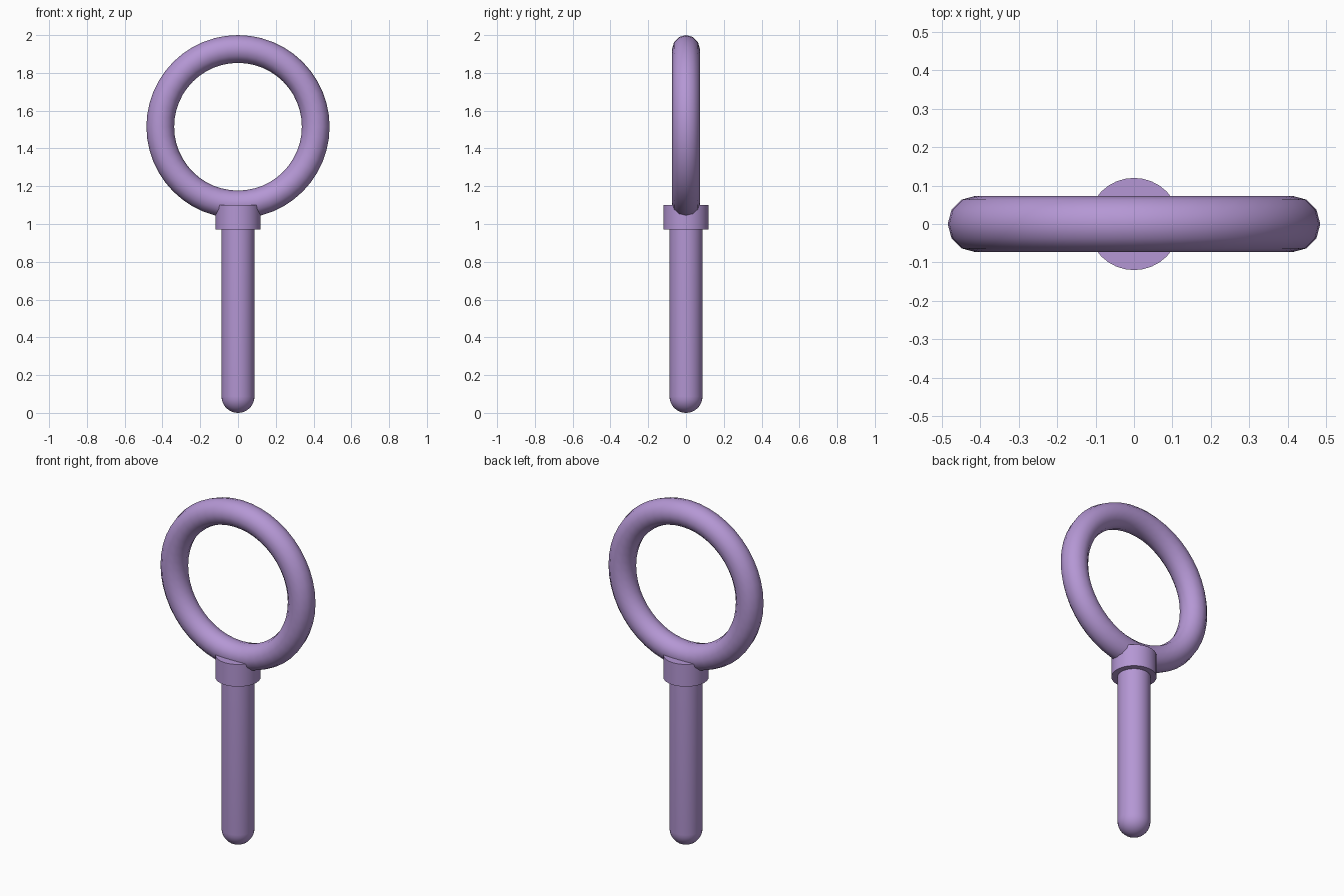
import bpy, bmesh, math

if "Cube" in bpy.data.objects:
    bpy.data.objects.remove(bpy.data.objects["Cube"])

purple = bpy.data.materials.new("purple")
purple.diffuse_color = (0.46, 0.31, 0.66, 1)
purple.use_nodes = True
purple.node_tree.nodes["Principled BSDF"].inputs["Base Color"].default_value = purple.diffuse_color


def finish(obj, name):
    obj.name = name
    obj.data.name = name
    obj.data.materials.append(purple)
    bpy.ops.object.select_all(action='DESELECT')
    obj.select_set(True)
    bpy.context.view_layer.objects.active = obj
    bpy.ops.object.shade_smooth_by_angle(angle=math.radians(40))


def lathe(name, profile, sides):
    # spin an (r, z) profile around the z axis
    bm = bmesh.new()
    verts = [bm.verts.new((r, 0, z)) for r, z in profile]
    edges = [bm.edges.new(p) for p in zip(verts, verts[1:])]
    bmesh.ops.spin(bm, geom=verts + edges, cent=(0, 0, 0), axis=(0, 0, 1),
                   angle=2 * math.pi, steps=sides, use_duplicate=False)
    bmesh.ops.remove_doubles(bm, verts=bm.verts[:], dist=1e-5)
    bmesh.ops.recalc_face_normals(bm, faces=bm.faces[:])
    mesh = bpy.data.meshes.new(name)
    bm.to_mesh(mesh)
    bm.free()
    obj = bpy.data.objects.new(name, mesh)
    bpy.context.collection.objects.link(obj)
    finish(obj, name)


# shaft with a rounded lower end
R = 0.0875
arc = [(R * math.sin(a), R - R * math.cos(a))
       for a in (math.pi / 2 * i / 8 for i in range(9))]
lathe("shaft", arc + [(R, 1.0), (0, 1.0)], 32)

# collar joining shaft and ring
lathe("collar", [(0, 0.97), (0.12, 0.97), (0.12, 1.1), (0, 1.1)], 32)

# ring standing upright, facing the front
bpy.ops.mesh.primitive_torus_add(major_radius=0.4115, minor_radius=0.0735,
                                 major_segments=48, minor_segments=12,
                                 location=(0, 0, 1.515),
                                 rotation=(math.pi / 2, 0, 0))
finish(bpy.context.object, "ring")
